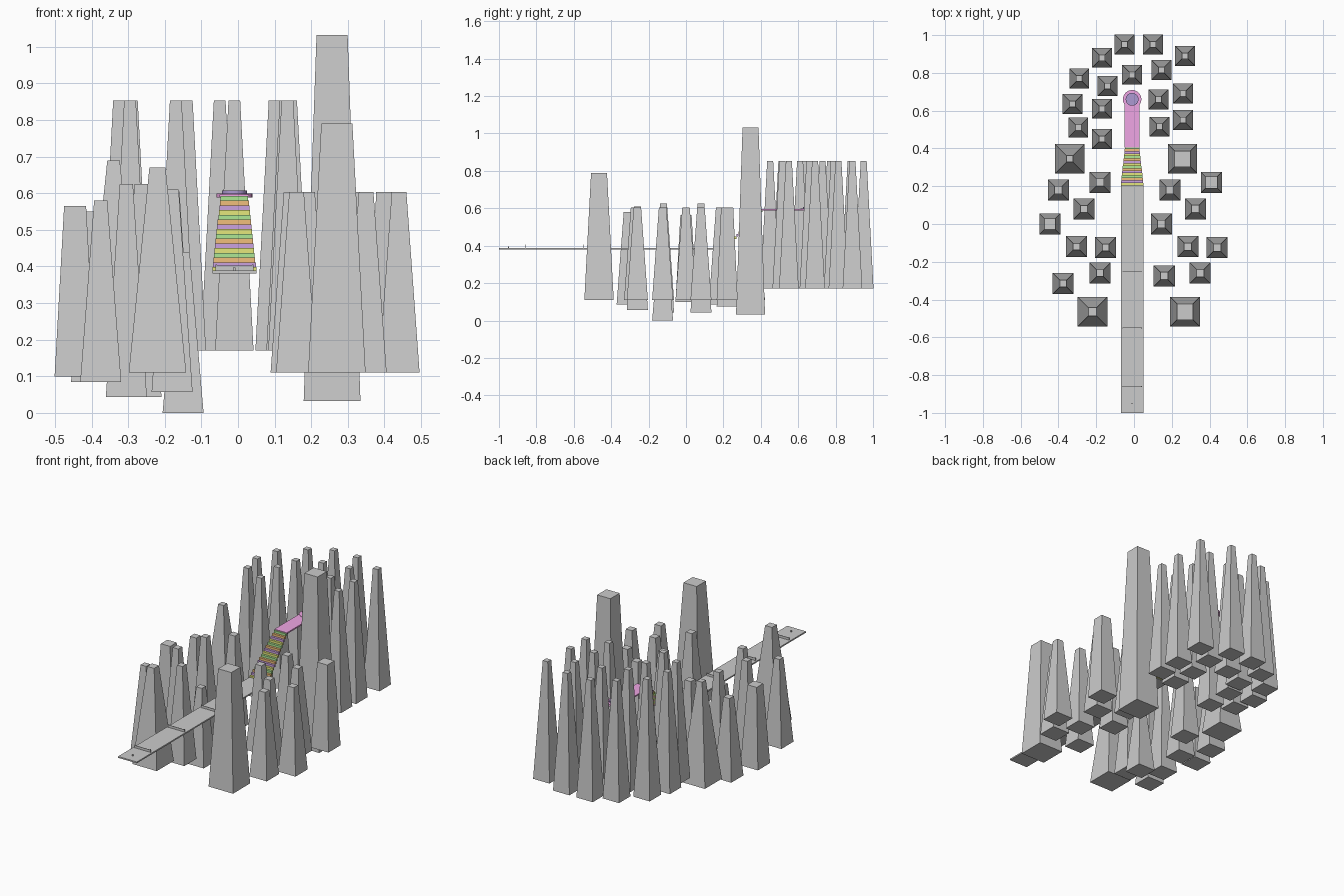
import bpy, bmesh, math

if "Cube" in bpy.data.objects:
    bpy.data.objects.remove(bpy.data.objects["Cube"])


def finish(name, bm, color=None):
    mesh = bpy.data.meshes.new(name)
    bmesh.ops.recalc_face_normals(bm, faces=bm.faces)
    bm.to_mesh(mesh)
    bm.free()
    ob = bpy.data.objects.new(name, mesh)
    bpy.context.collection.objects.link(ob)
    if color:
        mesh.materials.append(color)
    return ob


def paint(name, r, g, b):
    m = bpy.data.materials.new(name)
    m.diffuse_color = (r, g, b, 1)
    m.use_nodes = True
    m.node_tree.nodes["Principled BSDF"].inputs["Base Color"].default_value = m.diffuse_color
    return m


def box(name, x0, x1, y0, y1, z0, z1, color=None):
    bm = bmesh.new()
    bmesh.ops.create_cube(bm, size=1)
    for v in bm.verts:
        v.co = (x1 if v.co.x > 0 else x0, y1 if v.co.y > 0 else y0,
                z1 if v.co.z > 0 else z0)
    return finish(name, bm, color)


def pillar(name, x, y, z0, z1, base, top):
    ob = box(name, x - base / 2, x + base / 2, y - base / 2, y + base / 2, z0, z1)
    for v in ob.data.vertices:
        if v.co.z > (z0 + z1) / 2:
            v.co.x = x + (v.co.x - x) * top / base
            v.co.y = y + (v.co.y - y) * top / base


def disc(name, x, y, z0, z1, r, color):
    bm = bmesh.new()
    bmesh.ops.create_cone(bm, cap_ends=True, segments=32, radius1=r, radius2=r, depth=z1 - z0)
    bmesh.ops.translate(bm, verts=bm.verts, vec=(x, y, (z0 + z1) / 2))
    finish(name, bm, color)


# tall pillars around the far platform
for x, y in [(-.05, .95), (.10, .95), (.27, .89), (-.17, .88), (-.29, .77), (-.01, .79),
             (.145, .815), (-.14, .73), (.26, .69), (.13, .66), (-.325, .635), (-.17, .61),
             (.26, .55), (.135, .515), (-.295, .51), (-.17, .45)]:
    pillar("back_pillar", x, y, .17, .853, .105, .032)

# smaller pillars on the right
for x, y, top in [(.19, .18, .04), (.41, .22, .065), (.325, .08, .04), (.145, 0, .04),
                  (.285, -.12, .04), (.44, -.125, .04), (.16, -.275, .04), (.35, -.26, .04)]:
    pillar("right_pillar", x, y, .11, .603, .112, top)

# smaller pillars on the left, at varied depths
for x, y, z0, z1, top in [(-.40, .18, .085, .55, .04), (-.18, .22, .075, .605, .04),
                          (-.265, .08, .043, .625, .036), (-.445, 0, .10, .565, .06),
                          (-.305, -.12, .043, .625, .036), (-.15, -.125, 0, .44, .036),
                          (-.375, -.315, .085, .58, .036), (-.18, -.26, .057, .61, .036)]:
    pillar("left_pillar", x, y, z0, z1, .112, top)

# four large corner pillars
pillar("large_pillar", -.34, .345, .11, .69, .155, .034)
pillar("large_pillar", .257, .345, .033, 1.032, .155, .085)
pillar("large_pillar", -.22, -.465, .11, .67, .157, .044)
pillar("large_pillar", .27, -.465, .11, .79, .157, .085)

# long walkway with low hurdles
CX = -.01
box("walkway", CX - .06, CX + .06, -1, .205, .381, .389)
for y in (-.86, -.55, -.25):
    box("hurdle_bar", CX - .05, CX + .05, y - .0012, y + .0012, .389, .403)
    for s in (-1, 1):
        px = CX + s * .05
        box("hurdle_post", px - .002, px + .002, y - .002, y + .002, .389, .406)
box("start_marker", CX - .003, CX + .003, -.953, -.947, .389, .397)

# coloured stairs narrowing upward
colors = [paint("yellow", .78, .80, .20), paint("purple", .60, .36, .75),
          paint("orange", .88, .52, .20), paint("green", .42, .80, .30)]
N = 16
run, rise = .205 / N, .208 / N
for i in range(N):
    w = .06 - .022 * i / (N - 1)
    y, z = .205 + i * run, .385 + i * rise
    box("stair_step", CX - w, CX + w, y, y + run, z, z + rise, colors[i % 4])

# bridge and round end platform
pink = paint("pink", .87, .38, .78)
box("bridge", CX - .04, CX + .04, .405, .66, .589, .597, pink)
disc("end_platform", CX, .66, .588, .599, .049, pink)
disc("end_pad", CX, .66, .599, .607, .034, paint("violet", .42, .32, .65))
